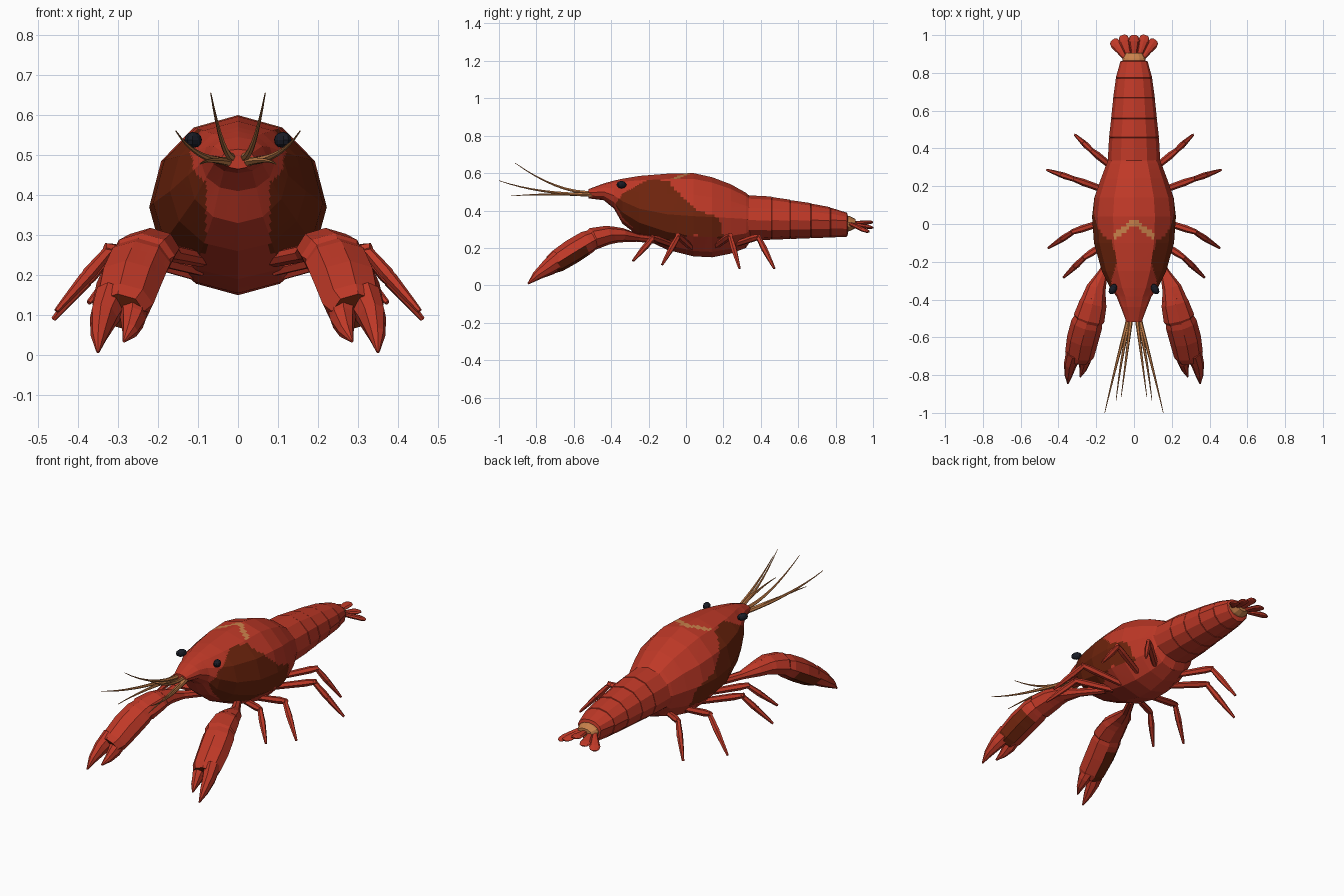
import bpy, bmesh, math
from mathutils import Vector

if "Cube" in bpy.data.objects:
    bpy.data.objects.remove(bpy.data.objects["Cube"])


def material(name, rgb):
    m = bpy.data.materials.new(name)
    m.diffuse_color = (*rgb, 1)
    m.use_nodes = True
    m.node_tree.nodes["Principled BSDF"].inputs["Base Color"].default_value = m.diffuse_color
    return m


RED = material("shell red", (0.52, 0.04, 0.02))
BROWN = material("dark brown", (0.16, 0.018, 0.004))
TAN = material("tan", (0.58, 0.22, 0.07))
BLACK = material("eye black", (0.01, 0.012, 0.02))


def skin(name, rings, mats, cuts=0, rule=None):
    """Join rings of points into a closed flat-shaded object."""
    bm = bmesh.new()
    vs = [[bm.verts.new(p) for p in r] for r in rings]
    n = len(vs[0])
    for a, b in zip(vs, vs[1:]):
        for i in range(n):
            bm.faces.new((a[i], a[(i + 1) % n], b[(i + 1) % n], b[i]))
    if cuts:
        bmesh.ops.subdivide_edges(bm, edges=bm.edges[:], cuts=cuts, use_grid_fill=True)
    bmesh.ops.holes_fill(bm, edges=[e for e in bm.edges if e.is_boundary], sides=0)
    bmesh.ops.recalc_face_normals(bm, faces=bm.faces[:])
    bm.normal_update()
    if rule:
        for f in bm.faces:
            f.material_index = rule(f.calc_center_median(), f.normal)
    me = bpy.data.meshes.new(name)
    bm.to_mesh(me)
    bm.free()
    for m in mats:
        me.materials.append(m)
    ob = bpy.data.objects.new(name, me)
    bpy.context.collection.objects.link(ob)
    return ob


def tube(name, secs, mats, side=1, n=8, cuts=0, rule=None):
    """Loft elliptical sections (x, y, z, half width, half height) along a path."""
    pts = [Vector(s[:3]) for s in secs]
    rings = []
    for i, s in enumerate(secs):
        t = (pts[min(i + 1, len(pts) - 1)] - pts[max(i - 1, 0)]).normalized()
        u = t.cross(Vector((0, 0, 1))).normalized()
        v = u.cross(t)
        ring = []
        for k in range(n):
            a = math.tau * k / n
            p = pts[i] + u * s[3] * math.cos(a) + v * s[4] * math.sin(a)
            ring.append((p.x * side, p.y, p.z))
        rings.append(ring)
    return skin(name, rings, mats, cuts, rule)


def hull_ring(y, w, top, mid, bot, n=12):
    """Egg-shaped upright section, widest at mid."""
    out = []
    for k in range(n):
        a = math.tau * k / n
        c = math.cos(a)
        out.append((w * math.sin(a), y, mid + c * ((top - mid) if c > 0 else (mid - bot))))
    return out


# Carapace with brown flank patches and a tan chevron on its back
PATCH = [(-.38, .43), (-.34, .49), (-.27, .53), (-.2, .565), (-.09, .56), (-.07, .52),
         (0, .46), (.04, .41), (.18, .36), (.2, .25), (.05, .27), (-.1, .24),
         (-.24, .26), (-.33, .34)]


def inside(y, z):
    hit = False
    for (y1, z1), (y2, z2) in zip(PATCH, PATCH[1:] + PATCH[:1]):
        if (z1 > z) != (z2 > z) and y < (y2 - y1) * (z - z1) / (z2 - z1) + y1:
            hit = not hit
    return hit


def shell_rule(c, n):
    ax = abs(c.x)
    if n.z > 0.5 and ax < 0.105 and abs(c.y - (0.015 - 0.8 * ax)) < 0.019:
        return 2
    return 1 if ax > 0.08 and inside(c.y, c.z) else 0


BODY = [(-.52, .04, .515, .495, .465), (-.44, .07, .545, .50, .455), (-.385, .092, .56, .48, .41),
        (-.34, .125, .57, .45, .33), (-.25, .17, .585, .41, .26), (-.1, .212, .597, .38, .19),
        (.04, .222, .60, .37, .155), (.14, .21, .578, .365, .15), (.24, .175, .54, .36, .17),
        (.32, .145, .495, .355, .2), (.35, .13, .47, .355, .245)]
skin("carapace", [hull_ring(*s) for s in BODY], [RED, BROWN, TAN], 7, shell_rule)

# Overlapping abdomen segments
EDGES = [.32, .46, .56, .67, .775, .865]
WIDTH = [.14, .132, .121, .11, .096, .072]
TOP = [.482, .472, .455, .437, .415, .385]
for i in range(5):
    a, b = EDGES[i], EDGES[i + 1]
    bot = .24 + .004 * i
    skin(f"abdomen_segment_{i + 1}", [
        hull_ring(a - .012, WIDTH[i] - .008, TOP[i] - .01, .35, bot + .012),
        hull_ring(a, WIDTH[i], TOP[i], .35, bot),
        hull_ring(b - .004, WIDTH[i + 1], TOP[i + 1] + .003, .345, bot + .004),
        hull_ring(b, WIDTH[i + 1] - .012, TOP[i + 1] - .012, .345, bot + .016)], [RED])

# Tail joint and fan
skin("tail_joint", [hull_ring(.85, .062, .375, .335, .285), hull_ring(.875, .06, .37, .335, .29),
                    hull_ring(.905, .042, .355, .332, .305)], [TAN])
for j, (x, y, z) in enumerate([(0, 1, .338), (.06, 1, .308), (-.06, 1, .308),
                               (.112, .975, .285), (-.112, .975, .285)]):
    r = Vector((x * .4, .875, .33))
    e = Vector((x, y, z))
    tube(f"tail_fan_{j + 1}", [(*r.lerp(e, t), w, h) for t, w, h in
                               [(0, .012, .01), (.4, .02, .012), (.75, .029, .011),
                                (.93, .024, .008), (1, .012, .004)]], [RED])

LEGS = {  # hip, knee, foot
    "front": [(.1, -.07, .215), (.26, -.175, .255), (.37, -.28, .135)],
    "front_middle": [(.1, .03, .2), (.32, -.04, .265), (.45, -.125, .115)],
    "rear_middle": [(.1, .16, .21), (.31, .235, .265), (.457, .285, .095)],
    "rear": [(.09, .28, .225), (.22, .385, .26), (.31, .47, .095)]}

FEELERS = {  # root, middle, tip
    "upper": [(.015, -.5, .495), (.04, -.7, .535), (.068, -.915, .655)],
    "outer": [(.03, -.5, .485), (.1, -.77, .505), (.155, -1.0, .56)],
    "lower": [(.022, -.5, .482), (.065, -.72, .487), (.095, -.935, .478)]}


def claw_rule(s):
    return lambda c, n: 1 if n.z < .05 and n.x * s > 0.1 and c.y < -.53 else 0


for s, tag in ((1, "left"), (-1, "right")):
    # Eye
    bpy.ops.mesh.primitive_uv_sphere_add(segments=10, ring_count=6, radius=1,
                                         location=(s * .112, -.345, .538))
    eye = bpy.context.object
    eye.name = tag + "_eye"
    eye.scale = (.02, .03, .02)
    eye.rotation_euler.z = s * .5
    eye.data.materials.append(BLACK)

    # Feelers, bent through a smooth curve
    for name, pts in FEELERS.items():
        a, m, b = map(Vector, pts)
        c = m * 2 - (a + b) / 2
        path = []
        for i in range(9):
            t = i / 8
            p = a * (1 - t) ** 2 + c * 2 * t * (1 - t) + b * t * t
            r = .0095 * (1 - t) + .0015
            path.append((*p, r, r))
        tube(f"{tag}_{name}_feeler", path, [TAN], s, 6)

    # Walking legs: thigh, shin and thin foot
    for name, pts in LEGS.items():
        h, k, f = map(Vector, pts)
        m = k.lerp(f, .5)
        for part, a, b, r1, r2 in (("thigh", h, k, .016, .019), ("shin", k, m, .013, .017),
                                   ("foot", m, f, .016, .009)):
            d = (b - a) * .06
            tube(f"{tag}_{name}_{part}", [(*(a - d), r1, r1), (*a.lerp(b, .8), r2, r2),
                                          (*(b + d), r2 * .7, r2 * .7)], [RED], s, 6)

    # Claw arm, wrist, palm and two fingers
    tube(tag + "_claw_arm", [(.09, -.13, .24, .02, .02), (.165, -.26, .255, .026, .022),
                             (.2, -.34, .268, .052, .038), (.213, -.4, .27, .066, .046)], [RED], s)
    tube(tag + "_claw_wrist", [(.208, -.37, .27, .055, .042), (.217, -.42, .268, .073, .051),
                               (.238, -.5, .248, .083, .06), (.245, -.52, .236, .07, .05)], [RED], s)
    tube(tag + "_claw_palm", [(.24, -.495, .248, .073, .053), (.25, -.53, .23, .084, .063),
                              (.272, -.61, .18, .084, .066), (.288, -.69, .128, .078, .06),
                              (.295, -.72, .11, .062, .05)],
         [RED, BROWN], s, 8, 2, claw_rule(s))
    tube(tag + "_claw_outer_finger", [(.315, -.68, .14, .045, .052), (.336, -.74, .095, .035, .042),
                                      (.347, -.8, .05, .022, .025), (.35, -.845, .008, .004, .004)],
         [RED, BROWN], s, 8)
    tube(tag + "_claw_inner_finger", [(.262, -.68, .13, .04, .045), (.262, -.73, .09, .032, .038),
                                      (.27, -.77, .06, .02, .022), (.285, -.81, .035, .004, .004)],
         [RED], s, 8)
